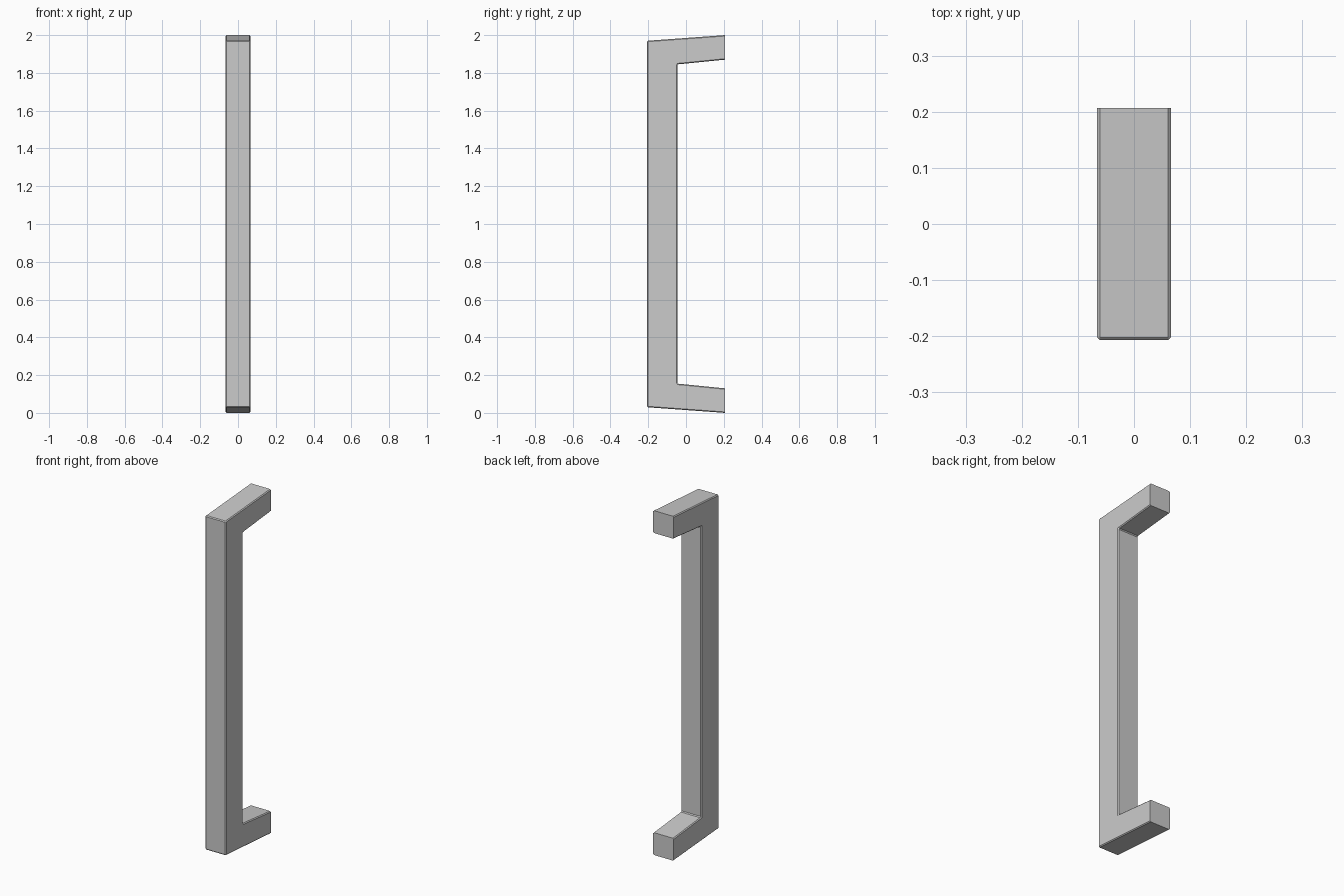
import bpy, bmesh

if "Cube" in bpy.data.objects:
    bpy.data.objects.remove(bpy.data.objects["Cube"])

HALF_W, BACK, FRONT, INNER = 0.066, 0.207, -0.207, -0.046
MID = 1.0

# Upper half of the C-shaped side profile (y, z), mirrored for the lower half
upper = [(INNER, 1.845), (BACK, 1.87), (BACK, 2.0), (FRONT, 1.97)]
profile = upper + [(y, 2 * MID - z) for y, z in reversed(upper)]

# Extrude the profile across the width
bm = bmesh.new()
face = bm.faces.new([bm.verts.new((-HALF_W, y, z)) for y, z in profile])
ext = bmesh.ops.extrude_face_region(bm, geom=[face])
moved = [g for g in ext["geom"] if isinstance(g, bmesh.types.BMVert)]
bmesh.ops.translate(bm, vec=(2 * HALF_W, 0, 0), verts=moved)
bmesh.ops.recalc_face_normals(bm, faces=bm.faces)

# Small chamfer everywhere except around the flat mounting ends
edges = [e for e in bm.edges if not all(v.co.y > BACK - 1e-4 for v in e.verts)]
bmesh.ops.bevel(bm, geom=edges, offset=0.005, offset_type='OFFSET',
                segments=1, affect='EDGES', profile=0.5)
bmesh.ops.recalc_face_normals(bm, faces=bm.faces)

# Pull handle object
mesh = bpy.data.meshes.new("pull_handle")
bm.to_mesh(mesh)
bm.free()
handle = bpy.data.objects.new("pull_handle", mesh)
bpy.context.collection.objects.link(handle)
